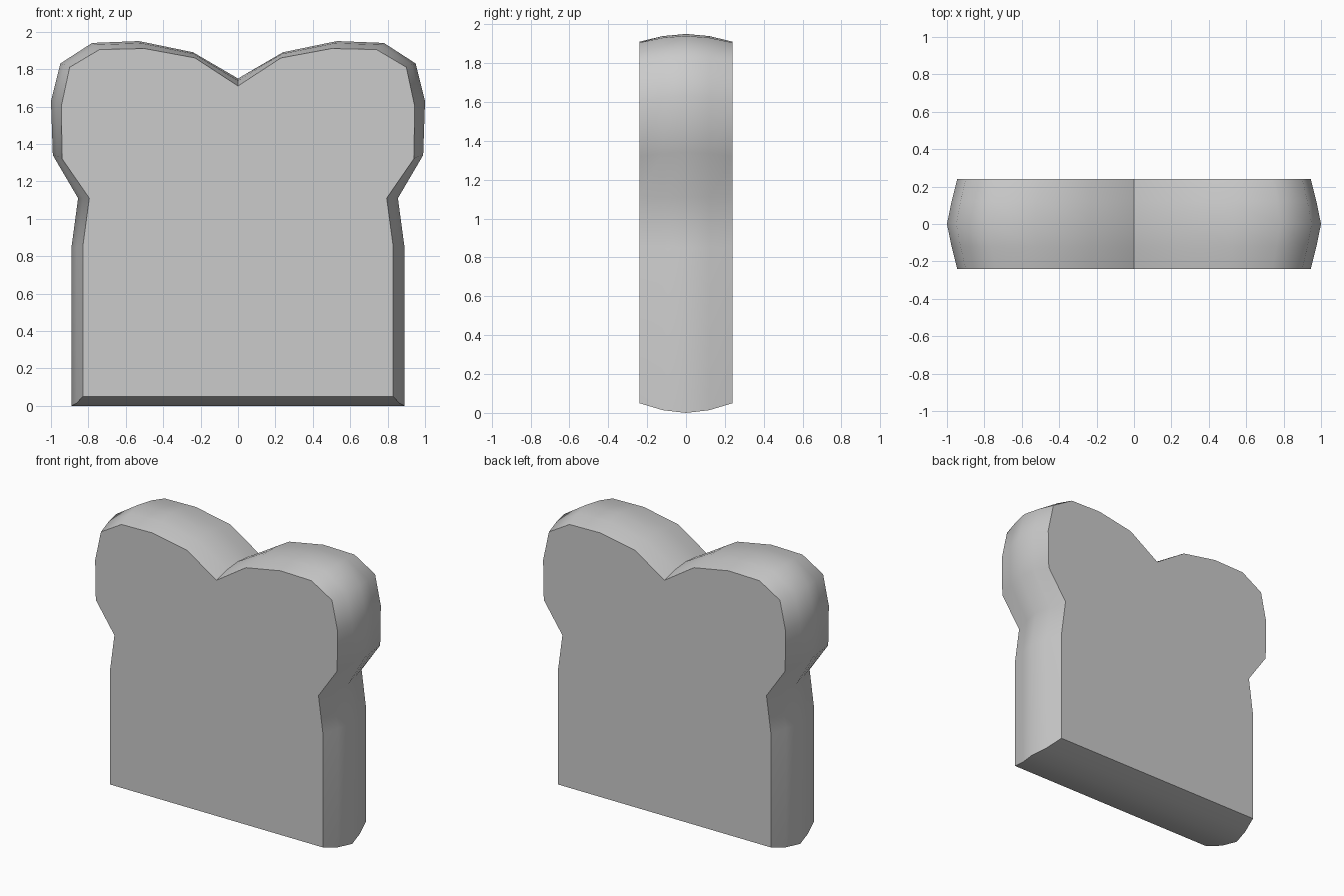
import bpy, bmesh

if "Cube" in bpy.data.objects:
    bpy.data.objects.remove(bpy.data.objects["Cube"])

# Right half of the slice outline, bottom to notch: widest ring and face ring
outer = [(0.89, 0.0), (0.89, 0.85), (0.855, 1.11), (0.99, 1.34), (1.0, 1.63),
         (0.95, 1.83), (0.78, 1.94), (0.53, 1.95), (0.24, 1.89), (0.0, 1.75)]
inner = [(0.83, 0.05), (0.83, 0.85), (0.795, 1.11), (0.94, 1.32), (0.945, 1.6),
         (0.9, 1.81), (0.74, 1.905), (0.5, 1.91), (0.23, 1.86), (0.0, 1.71)]


def full(half):
    return half + [(-x, z) for x, z in reversed(half[:-1])]


def blend(fx, fz):
    return [(a[0] + (b[0] - a[0]) * fx, a[1] + (b[1] - a[1]) * fz)
            for a, b in zip(inner, outer)]


# Slightly bulging crust: five rings from front to back
bm = bmesh.new()
rings = []
for y, fx, fz in ((-0.24, 0, 0), (-0.12, 0.55, 0.72), (0, 1, 1),
                  (0.12, 0.55, 0.72), (0.24, 0, 0)):
    rings.append([bm.verts.new((x, y, z)) for x, z in full(blend(fx, fz))])
n = len(rings[0])
for a, b in zip(rings, rings[1:]):
    for i in range(n):
        j = (i + 1) % n
        bm.faces.new((a[i], a[j], b[j], b[i]))

# Flat front and back crumb faces
bm.faces.new(rings[0])
bm.faces.new(rings[-1][::-1])
bmesh.ops.recalc_face_normals(bm, faces=bm.faces[:])

mesh = bpy.data.meshes.new("bread_slice")
bm.to_mesh(mesh)
bm.free()
bread = bpy.data.objects.new("bread_slice", mesh)
bpy.context.collection.objects.link(bread)
bpy.context.view_layer.objects.active = bread
bread.select_set(True)
bpy.ops.object.shade_smooth_by_angle(angle=0.9)
